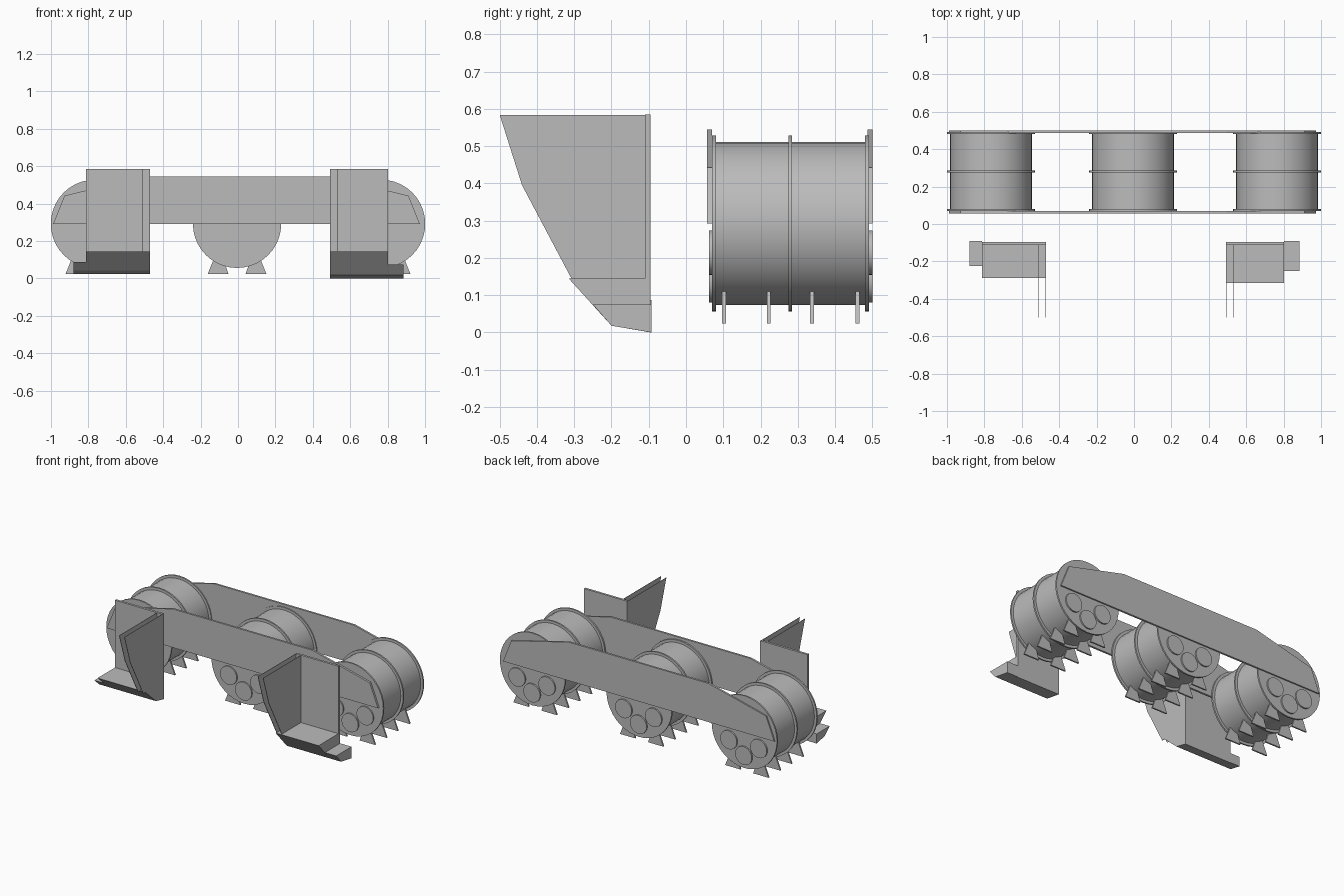
import bpy, bmesh, math
from mathutils import Matrix

cube = bpy.data.objects.get("Cube")
if cube:
    bpy.data.objects.remove(cube, do_unlink=True)

steel = bpy.data.materials.new("plain_grey")
steel.use_nodes = True
GREY = (0.5, 0.5, 0.5, 1)
steel.diffuse_color = GREY
steel.node_tree.nodes["Principled BSDF"].inputs["Base Color"].default_value = GREY


def finish(bm, name, smooth=False):
    bmesh.ops.recalc_face_normals(bm, faces=bm.faces)
    mesh = bpy.data.meshes.new(name)
    bm.to_mesh(mesh)
    bm.free()
    mesh.materials.append(steel)
    ob = bpy.data.objects.new(name, mesh)
    bpy.context.collection.objects.link(ob)
    if smooth:
        bpy.ops.object.select_all(action='DESELECT')
        ob.select_set(True)
        bpy.context.view_layer.objects.active = ob
        bpy.ops.object.shade_smooth_by_angle(angle=math.radians(35))
    return ob


def prism(name, profile, axis, a, b):
    """Extrude a profile along y (points are x, z) or along x (points are y, z)."""
    bm = bmesh.new()
    place = (lambda p, t: (p[0], t, p[1])) if axis == 'y' else (lambda p, t: (t, p[0], p[1]))
    face = bm.faces.new([bm.verts.new(place(p, a)) for p in profile])
    out = bmesh.ops.extrude_face_region(bm, geom=[face])
    step = (0, b - a, 0) if axis == 'y' else (b - a, 0, 0)
    bmesh.ops.translate(bm, vec=step, verts=[v for v in out['geom'] if isinstance(v, bmesh.types.BMVert)])
    return finish(bm, name)


def cylinder(name, x, z, radius, y0, y1, sides=40):
    bm = bmesh.new()
    turn = Matrix.Translation((x, (y0 + y1) / 2, z)) @ Matrix.Rotation(math.pi / 2, 4, 'X')
    bmesh.ops.create_cone(bm, cap_ends=True, segments=sides, radius1=radius,
                          radius2=radius, depth=y1 - y0, matrix=turn)
    return finish(bm, name, True)


# Long side beams with sloping ends
half = [(0.98, 0.292), (0.92, 0.442), (0.505, 0.544)]
beam = [(x - 0.008, z) for x, z in half] + [(-x - 0.008, z) for x, z in reversed(half)]
for side, y in (("front", 0.057), ("back", 0.487)):
    prism(side + "_beam", beam, 'y', y, y + 0.013)

# Three drums with rims, round bosses and rows of teeth
AXLE = 0.292
for place, cx in (("right", -0.765), ("middle", -0.005), ("left", 0.765)):
    cylinder(place + "_drum", cx, AXLE, 0.219, 0.075, 0.49)
    for y in (0.075, 0.28, 0.486):
        cylinder(place + "_rim", cx, AXLE, 0.236, y - 0.005, y + 0.005)
    for dx, z in ((-0.108, 0.214), (0.108, 0.214), (0, 0.14)):
        cylinder(place + "_front_boss", cx + dx, z, 0.06, 0.062, 0.072, 28)
        cylinder(place + "_back_boss", cx + dx, z, 0.06, 0.49, 0.5, 28)
    for y in (0.102, 0.222, 0.338, 0.46):
        for s in (-1, 1):
            tooth = [(0.157, 0.024), (0.122, 0.11), (0.075, 0.11), (0.046, 0.024)]
            prism(place + "_tooth", [(cx + s * px, pz) for px, pz in tooth], 'y', y - 0.005, y + 0.005)

# Two guide shoes: back plate, twin fins, foot and outer step
fin = [(-0.5, 0.584), (-0.1, 0.584), (-0.1, 0.14), (-0.305, 0.14), (-0.44, 0.395)]
for place, s, inner, outer, tip, lift, shift in (("left", 1, 0.492, 0.803, 0.885, 0, 0),
                                                 ("right", -1, 0.47, 0.812, 0.88, 0.024, 0.025)):
    plate = [(-0.11, 0.14), (-0.11, 0.585), (-0.095, 0.585), (-0.095, 0.14)]
    foot = [(-0.315 + shift, 0.145), (-0.095, 0.145), (-0.095, lift), (-0.2 + shift, lift + 0.018)]
    step = [(-0.25 + shift, 0.075 + lift / 2), (-0.092, 0.075 + lift / 2),
            (-0.092, lift), (-0.2 + shift, lift + 0.018)]
    prism(place + "_shoe_plate", plate, 'x', s * inner, s * outer)
    prism(place + "_shoe_foot", foot, 'x', s * inner, s * outer)
    prism(place + "_shoe_step", step, 'x', s * outer, s * tip)
    for x in (inner, inner + 0.037):
        prism(place + "_shoe_fin", fin, 'x', s * x, s * (x + 0.003))
